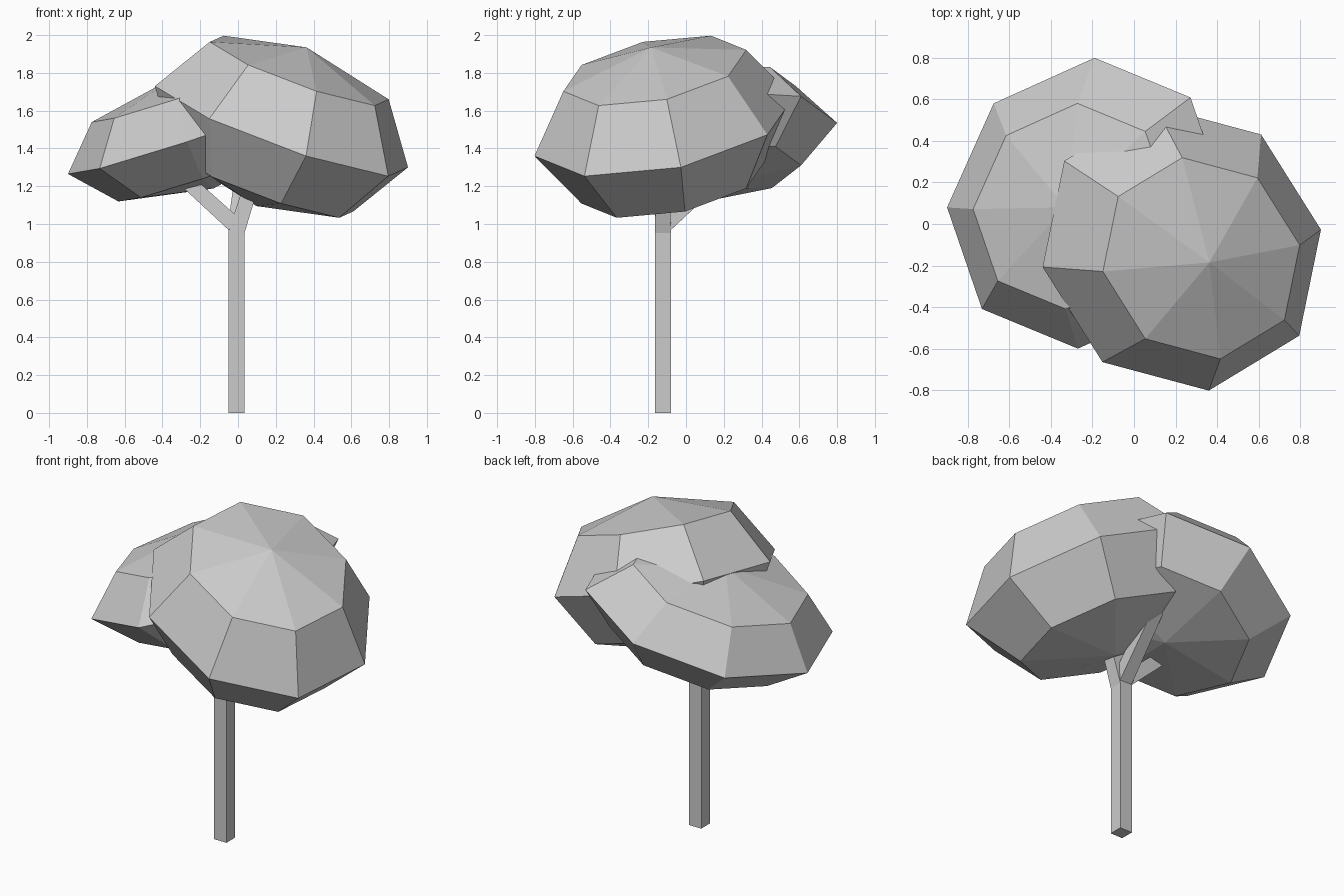
import bpy, bmesh
from mathutils import Matrix, Vector

if "Cube" in bpy.data.objects:
    bpy.data.objects.remove(bpy.data.objects["Cube"])


def finish(name, bm):
    bmesh.ops.recalc_face_normals(bm, faces=bm.faces)
    mesh = bpy.data.meshes.new(name)
    bm.to_mesh(mesh)
    bm.free()
    obj = bpy.data.objects.new(name, mesh)
    bpy.context.collection.objects.link(obj)
    return obj


def crown(name, centre, u, v, w):
    """Eight-sided squashed ball; u, v, w are its half-axes."""
    m = Matrix((u, v, w)).transposed().to_4x4()
    m.translation = Vector(centre)
    bm = bmesh.new()
    bmesh.ops.create_uvsphere(bm, u_segments=8, v_segments=4, radius=1, matrix=m)
    return finish(name, bm)


def beam(name, start, end, side, width=0.085, end_width=0.085):
    """Square bar from start to end; side is one cross-section direction."""
    a, b = Vector(start), Vector(end)
    s = Vector(side).normalized()
    t = (b - a).cross(s).normalized()
    s = t.cross(b - a).normalized()
    bm = bmesh.new()
    loops = []
    for p, size in ((a, width), (b, end_width)):
        h = size / 2
        loops.append([bm.verts.new(p + s * i * h + t * j * h)
                      for i, j in ((-1, -1), (1, -1), (1, 1), (-1, 1))])
    for k in range(4):
        n = (k + 1) % 4
        bm.faces.new((loops[0][k], loops[0][n], loops[1][n], loops[1][k]))
    for loop in loops:
        bm.faces.new(loop)
    return finish(name, bm)


# Trunk and the three branches that fork from its top
beam("trunk", (-0.008, -0.122, 0), (-0.008, -0.122, 0.97), (1, 0, 0))
beam("left_branch", (-0.022, -0.122, 1.0), (-0.33, -0.11, 1.28), (0, 1, 0), 0.084, 0.075)
beam("back_branch", (-0.006, -0.108, 1.0), (0.03, 0.22, 1.30), (1, 0, 0), 0.084, 0.075)
beam("right_branch", (-0.007, -0.122, 0.96), (0.10, -0.122, 1.30), (0, 1, 0), 0.084, 0.075)

# Two overlapping leaf crowns, each tilted outward
crown("large_crown", (0.23, -0.117, 1.515),
      (0.67, 0.09, -0.215), (-0.13, 0.685, 0.155), (0.133, -0.068, 0.42))
crown("small_crown", (-0.23, 0.10, 1.485),
      (0.67, 0.02, 0.22), (0.04, 0.70, 0.05), (-0.10, -0.02, 0.297))
